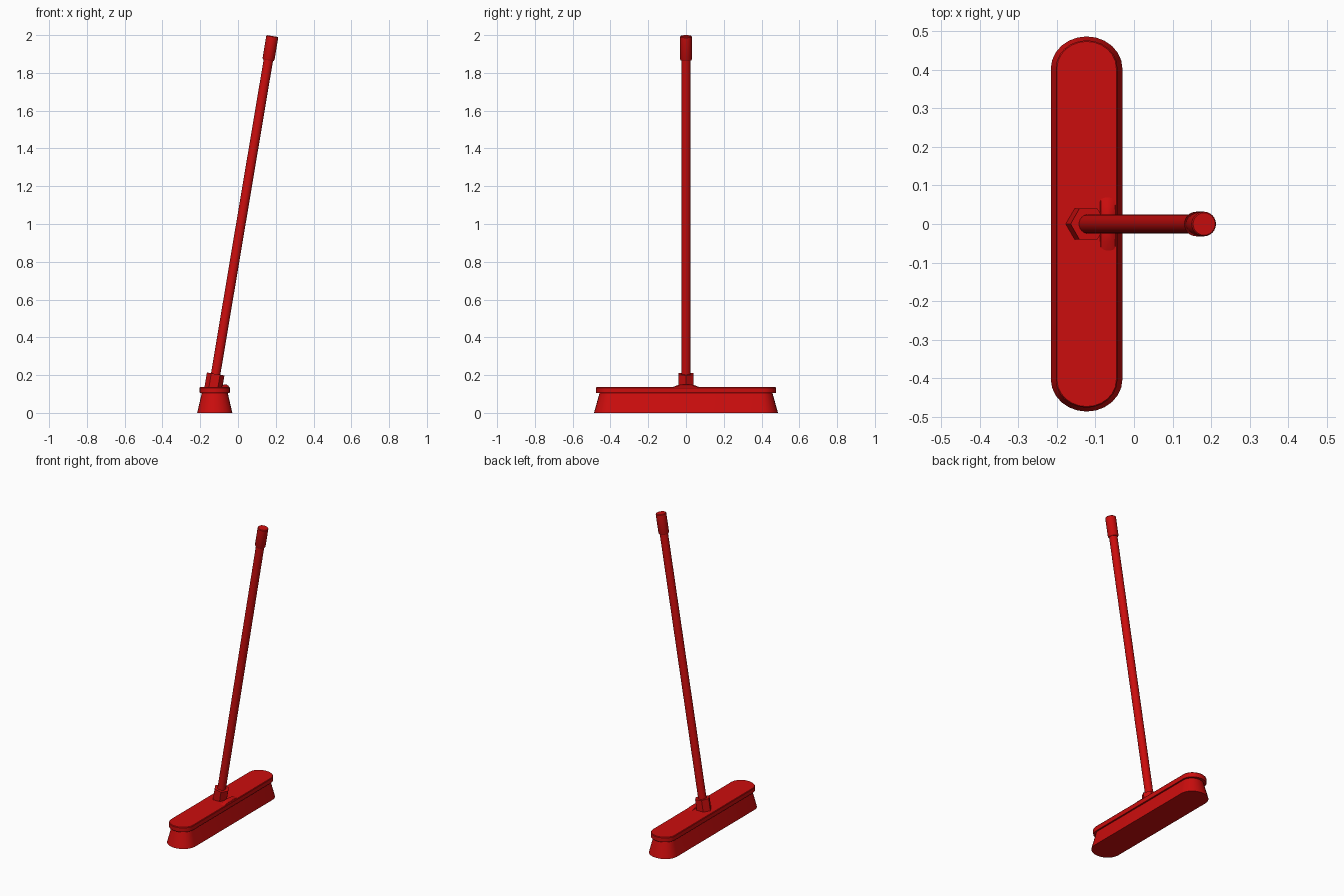
import bpy, bmesh, math
from mathutils import Matrix, Vector

if "Cube" in bpy.data.objects:
    bpy.data.objects.remove(bpy.data.objects["Cube"])

red = bpy.data.materials.new("red_plastic")
red.diffuse_color = (0.6, 0.004, 0.004, 1)
red.use_nodes = True
red.node_tree.nodes["Principled BSDF"].inputs["Base Color"].default_value = red.diffuse_color
CX = -0.123                                   # centre line of the broom head
BASE, TOP = Vector((-0.131, 0, 0.13)), Vector((0.182, 0, 1.995))
AXIS = (TOP - BASE).normalized()
TILT = AXIS.to_track_quat('Z', 'Y').to_matrix().to_4x4()


def loft(name, rings, matrix=Matrix()):
    """Skin a stack of equal-count rings and cap both ends."""
    bm = bmesh.new()
    loops = [[bm.verts.new(matrix @ Vector(p)) for p in r] for r in rings]
    n = len(loops[0])
    for a, b in zip(loops, loops[1:]):
        for i in range(n):
            j = (i + 1) % n
            bm.faces.new((a[i], a[j], b[j], b[i]))
    bm.faces.new(loops[0][::-1])
    bm.faces.new(loops[-1])
    bmesh.ops.recalc_face_normals(bm, faces=bm.faces)
    me = bpy.data.meshes.new(name)
    bm.to_mesh(me)
    bm.free()
    me.materials.append(red)
    ob = bpy.data.objects.new(name, me)
    bpy.context.collection.objects.link(ob)
    bpy.ops.object.select_all(action='DESELECT')
    ob.select_set(True)
    bpy.context.view_layer.objects.active = ob
    bpy.ops.object.shade_smooth_by_angle(angle=math.radians(30))
    return ob


def stadium(hx, hy, z, steps=12):
    """Long outline with rounded ends."""
    pts = []
    for side in (1, -1):
        for i in range(steps + 1):
            a = math.pi * i / steps
            pts.append((CX + side * hx * math.cos(a),
                        side * (hy - 0.9 * hx + 0.9 * hx * math.sin(a)), z))
    return pts


def rod(name, start, profile, sides, turn=0.0):
    """Turned part along the handle axis; profile is (radius, distance)."""
    rings = [[(r * math.cos(turn + math.tau * i / sides),
               r * math.sin(turn + math.tau * i / sides), d)
              for i in range(sides)] for r, d in profile]
    return loft(name, rings, Matrix.Translation(start) @ TILT)


# Flared bristles and the block that holds them
loft("bristles", [stadium(0.093, 0.487, 0), stadium(0.068, 0.457, 0.108)])
loft("head_block", [stadium(0.078, 0.475, 0.105), stadium(0.08, 0.477, 0.108),
                    stadium(0.08, 0.477, 0.133), stadium(0.077, 0.474, 0.137)])

# Low rounded rib beside the socket
rib = []
for y, s in ((-0.07, 0.15), (-0.045, 0.75), (-0.025, 1), (0.025, 1), (0.045, 0.75), (0.07, 0.15)):
    rib.append([(-0.068 + 0.021 * math.cos(math.tau * i / 12), y,
                 0.134 + 0.017 * s * math.sin(math.tau * i / 12)) for i in range(12)])
loft("head_rib", rib)

# Hexagonal socket, handle and end grip share the tilted axis
rod("handle_socket", BASE, [(0.047, -0.015), (0.047, 0.077)], 6, math.pi / 6)
length = (TOP - BASE).length
rod("handle", BASE, [(0.025, 0), (0.025, length - 0.02)], 24)
rod("end_grip", TOP, [(0.028, -0.13), (0.032, -0.122), (0.032, -0.004), (0.029, 0)], 24)
